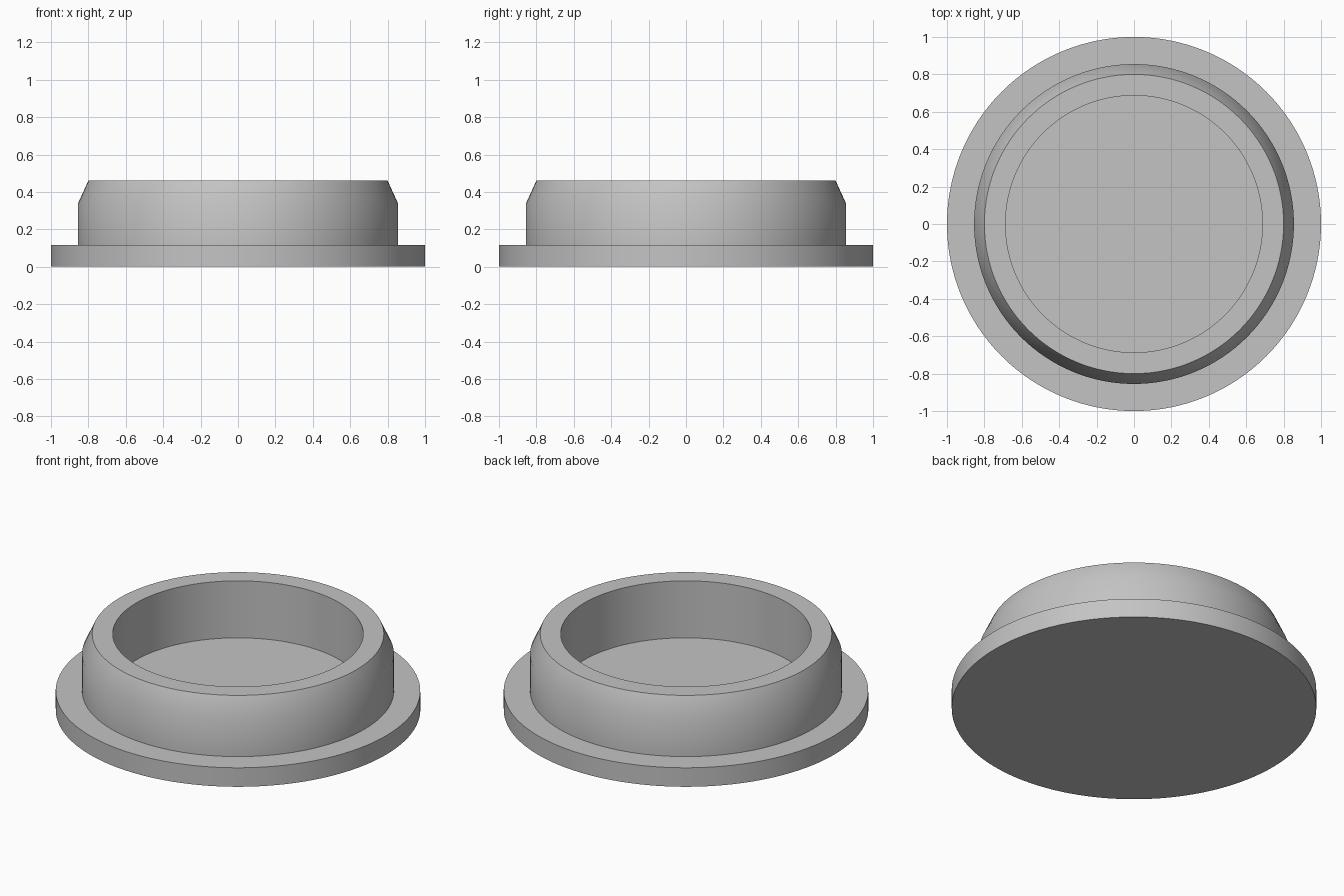
import bpy
import bmesh
import math

cube = bpy.data.objects.get("Cube")
if cube:
    bpy.data.objects.remove(cube, do_unlink=True)

# One plain grey material
grey = bpy.data.materials.new("mid_grey")
grey.use_nodes = True
colour = (0.55, 0.55, 0.55, 1.0)
grey.diffuse_color = colour
grey.node_tree.nodes["Principled BSDF"].inputs["Base Color"].default_value = colour


def lathe(name, profile, steps=128):
    """Revolve a (radius, height) profile about z, closed on the axis."""
    bm = bmesh.new()
    verts = [bm.verts.new((r, 0, z)) for r, z in profile]
    edges = [bm.edges.new(pair) for pair in zip(verts, verts[1:])]
    bmesh.ops.spin(bm, geom=verts + edges, cent=(0, 0, 0), axis=(0, 0, 1),
                   angle=math.tau, steps=steps)
    bmesh.ops.remove_doubles(bm, verts=bm.verts, dist=0.0001)
    bmesh.ops.recalc_face_normals(bm, faces=bm.faces)
    mesh = bpy.data.meshes.new(name)
    bm.to_mesh(mesh)
    bm.free()
    mesh.materials.append(grey)
    obj = bpy.data.objects.new(name, mesh)
    bpy.context.collection.objects.link(obj)
    bpy.ops.object.select_all(action='DESELECT')
    obj.select_set(True)
    bpy.context.view_layer.objects.active = obj
    bpy.ops.object.shade_smooth_by_angle(angle=math.radians(30))
    return obj


# Flanged cap: flat base, flange, tapered collar, hollow recess
base_top, collar_top = 0.115, 0.46
lathe("flanged_cap", [
    (0, 0), (1, 0), (1, base_top),
    (0.855, base_top), (0.855, 0.34), (0.80, collar_top),
    (0.687, collar_top), (0.687, base_top), (0, base_top),
])
